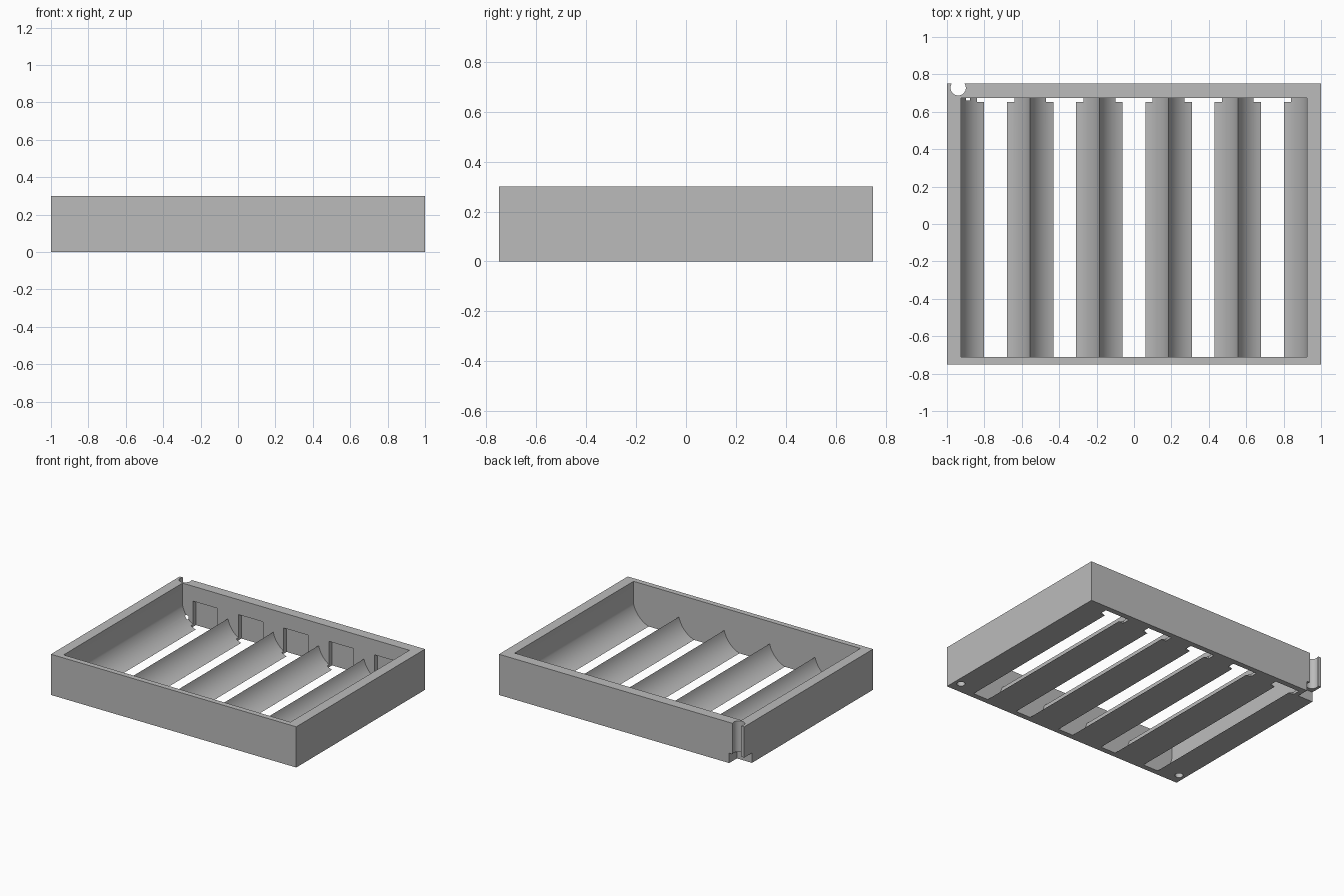
import bpy, bmesh, math
from mathutils import Matrix, Vector

if "Cube" in bpy.data.objects:
    bpy.data.objects.remove(bpy.data.objects["Cube"], do_unlink=True)

WIDTH, DEPTH, HEIGHT = 2.0, 1.5, 0.3
PITCH = 0.37                     # spacing of the troughs
RADIUS, AXIS_Z = 0.19, 0.18      # trough cylinder
SLOT = 0.061                     # half width of the floor slot
CENTRES = [PITCH * i for i in range(-2, 3)]

grey = bpy.data.materials.new("plain grey")
grey.use_nodes = True
colour = (0.5, 0.5, 0.5, 1)
grey.diffuse_color = colour
grey.node_tree.nodes["Principled BSDF"].inputs["Base Color"].default_value = colour


def make_object(name, bm):
    bmesh.ops.recalc_face_normals(bm, faces=bm.faces)
    mesh = bpy.data.meshes.new(name)
    bm.to_mesh(mesh)
    bm.free()
    mesh.materials.append(grey)
    obj = bpy.data.objects.new(name, mesh)
    bpy.context.collection.objects.link(obj)
    return obj


def box(name, low, high):
    low, high = Vector(low), Vector(high)
    bm = bmesh.new()
    bmesh.ops.create_cube(bm, size=1, matrix=Matrix.Translation((low + high) / 2)
                          @ Matrix.Diagonal((*(high - low), 1)))
    return make_object(name, bm)


def cylinder(name, x, y, z0, z1, radius):
    bm = bmesh.new()
    bmesh.ops.create_cone(bm, cap_ends=True, segments=32, radius1=radius, radius2=radius,
                          depth=z1 - z0, matrix=Matrix.Translation((x, y, (z0 + z1) / 2)))
    return make_object(name, bm)


def prism(name, profile, y0, y1):
    bm = bmesh.new()
    face = bm.faces.new([bm.verts.new((x, y0, z)) for x, z in profile])
    new = bmesh.ops.extrude_face_region(bm, geom=[face])["geom"]
    bmesh.ops.translate(bm, vec=(0, y1 - y0, 0),
                        verts=[v for v in new if isinstance(v, bmesh.types.BMVert)])
    return make_object(name, bm)


# Solid block
tray = box("tray", (-WIDTH / 2, -DEPTH / 2, 0), (WIDTH / 2, DEPTH / 2, HEIGHT))

# Cavity with five round troughs that break through the floor as slots
edge_angle = math.asin(PITCH / 2 / RADIUS)
slot_angle = math.asin(SLOT / RADIUS)
STEPS = 14
half = [edge_angle + (slot_angle - edge_angle) * i / STEPS for i in range(STEPS + 1)]
half_arc = [(RADIUS * math.sin(a), AXIS_Z - RADIUS * math.cos(a)) for a in half]
profile = [(2.5 * PITCH, 0.4), (-2.5 * PITCH, 0.4)]
for n, c in enumerate(CENTRES):
    left = [(c - x, z) for x, z in half_arc]
    right = [(c + x, z) for x, z in reversed(half_arc)]
    profile += left if n == 0 else left[1:]
    profile += [(c - SLOT, -0.05), (c + SLOT, -0.05)] + right
cutters = [prism("cavity_cutter", profile, -0.71, 0.675)]

# Contact pockets in the back wall
for c in CENTRES:
    cutters.append(box("pocket_cutter", (c - 0.1, 0.652, -0.05), (c + 0.1, 0.71, 0.19)))

# Cable channel and the relief under it at the back corner
cutters.append(cylinder("channel_cutter", -0.94, 0.728, -0.05, 0.4, 0.041))
cutters.append(box("corner_cutter", (-1.1, 0.66, -0.05), (-0.877, 0.85, 0.073)))

# Blind holes under the front corners
for side in (-1, 1):
    cutters.append(cylinder("hole_cutter", side * 0.95, -0.665, -0.05, 0.1, 0.028))

for cutter in cutters:
    cutter.hide_render = True
    mod = tray.modifiers.new(cutter.name, "BOOLEAN")
    mod.operation, mod.solver, mod.object = "DIFFERENCE", "EXACT", cutter

# Bake the cuts, then drop the cutters
bpy.context.view_layer.update()
graph = bpy.context.evaluated_depsgraph_get()
result = bpy.data.meshes.new_from_object(tray.evaluated_get(graph))
tray.modifiers.clear()
tray.data = result
result.materials.clear()
result.materials.append(grey)
for polygon in result.polygons:
    polygon.material_index = 0
for cutter in cutters:
    bpy.data.objects.remove(cutter, do_unlink=True)

bpy.ops.object.select_all(action="DESELECT")
tray.select_set(True)
bpy.context.view_layer.objects.active = tray
bpy.ops.object.shade_smooth_by_angle(angle=math.radians(25))
